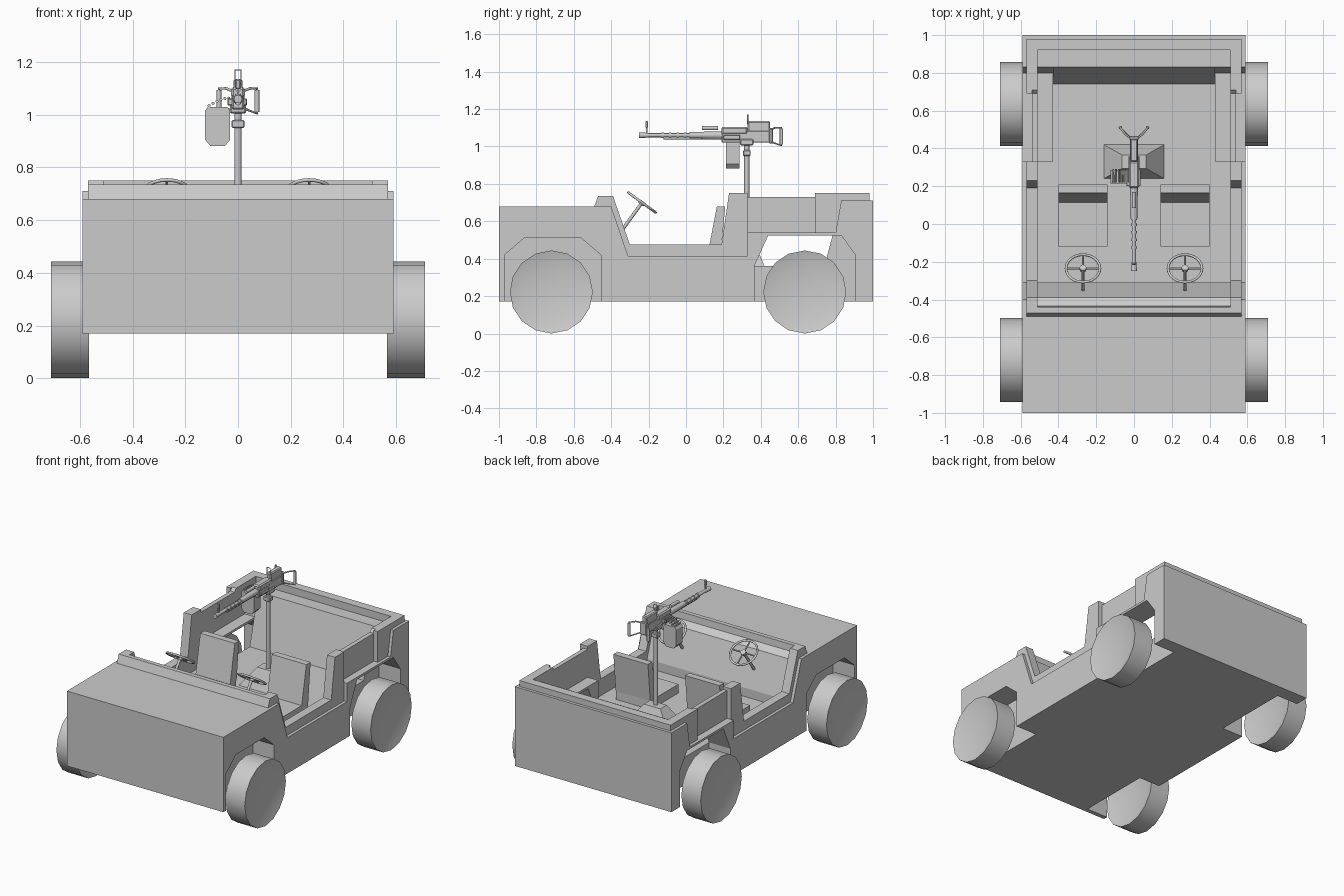
import bpy, bmesh, math
from mathutils import Vector, Matrix

cube = bpy.data.objects.get("Cube")
if cube:
    bpy.data.objects.remove(cube, do_unlink=True)

GREY = (0.6, 0.6, 0.6, 1)
mat = bpy.data.materials.new("plain grey")
mat.use_nodes = True
mat.diffuse_color = GREY
mat.node_tree.nodes["Principled BSDF"].inputs["Base Color"].default_value = GREY


def finish(name, bm, smooth=False):
    bmesh.ops.recalc_face_normals(bm, faces=bm.faces)
    mesh = bpy.data.meshes.new(name)
    bm.to_mesh(mesh)
    bm.free()
    mesh.materials.append(mat)
    if smooth:
        mesh.shade_smooth()
        mesh.set_sharp_from_angle(angle=math.radians(35))
    ob = bpy.data.objects.new(name, mesh)
    bpy.context.collection.objects.link(ob)
    return ob


def slab(name, profile, x0, x1):
    """Extrude a (y, z) outline from x0 to x1."""
    bm = bmesh.new()
    face = bm.faces.new([bm.verts.new((x0, y, z)) for y, z in profile])
    ext = bmesh.ops.extrude_face_region(bm, geom=[face])["geom"]
    moved = [v for v in ext if isinstance(v, bmesh.types.BMVert)]
    bmesh.ops.translate(bm, verts=moved, vec=(x1 - x0, 0, 0))
    return finish(name, bm)


def pair(name, profile, x0, x1):
    slab("left_" + name, profile, x0, x1)
    slab("right_" + name, profile, -x1, -x0)


def box(name, x, y, z, bevel=0):
    ob = slab(name, [(y[0], z[0]), (y[1], z[0]), (y[1], z[1]), (y[0], z[1])], *x)
    if bevel:
        mod = ob.modifiers.new("bevel", "BEVEL")
        mod.width, mod.segments = bevel, 1
    return ob


def rod(name, a, b, r, r2=None, seg=12):
    a, b = Vector(a), Vector(b)
    d = b - a
    m = Matrix.Translation((a + b) / 2) @ d.to_track_quat("Z", "Y").to_matrix().to_4x4()
    bm = bmesh.new()
    bmesh.ops.create_cone(bm, cap_ends=True, segments=seg, radius1=r,
                          radius2=r if r2 is None else r2, depth=d.length, matrix=m)
    return finish(name, bm, True)


def tube(name, pts, r, closed=False):
    cu = bpy.data.curves.new(name, "CURVE")
    cu.dimensions = "3D"
    cu.bevel_depth, cu.bevel_resolution, cu.use_fill_caps = r, 2, True
    sp = cu.splines.new("POLY")
    sp.points.add(len(pts) - 1)
    for p, co in zip(sp.points, pts):
        p.co = (*co, 1)
    sp.use_cyclic_u = closed
    cu.materials.append(mat)
    ob = bpy.data.objects.new(name, cu)
    bpy.context.collection.objects.link(ob)
    return ob


# Shared outline pieces, running front to back along the underside
ARCHES = [(-1, .17), (-.97, .17), (-.97, .42), (-.865, .51), (-.56, .51), (-.455, .42),
          (-.455, .17), (.365, .17), (.365, .36), (.44, .525), (.83, .525), (.905, .42),
          (.905, .17), (1, .17)]
REAR = [(1, .71), (.98, .71), (.98, .75)]
REAR_LEDGE = REAR + [(.92, .75), (.92, .70), (.83, .70)]
HOOD = [(-.47, .735), (-.49, .68), (-1, .68)]
DASH = [(-.31, .36), (-.31, .42), (-.39, .66), (-.435, .69), (-.44, .735)] + HOOD
DOOR = [(.23, .75), (.19, .475), (-.30, .475), (-.39, .735)] + HOOD

# Body: central tub, wheel boxes, side frames and outer skins
slab("body_tub", [(-1, .17), (1, .17)] + REAR_LEDGE + [(.74, .36)] + DASH, -.43, .43)
pair("wheel_box", ARCHES + REAR_LEDGE + [(.80, .54), (.33, .54), (.33, .36)] + DASH, .43, .51)
pair("inner_frame", ARCHES + REAR + [(.71, .75), (.69, .73), (.33, .73), (.33, .75)] + DOOR,
     .51, .54)
pair("outer_frame", ARCHES + REAR + [(.69, .75), (.69, .54), (.33, .54), (.33, .75)] + DOOR,
     .54, .57)
pair("side_skin", ARCHES + [(1, .71), (.83, .71), (.80, .54), (.33, .54), (.33, .415),
                            (-.31, .415), (-.40, .68), (-1, .68)], .57, .59)

# Wheels with a shallow dished face
for side, sx in (("left", 1), ("right", -1)):
    for end, y in (("front", -.72), ("rear", .635)):
        bm = bmesh.new()
        bmesh.ops.create_cone(bm, cap_ends=True, segments=16, radius1=.222, radius2=.222, depth=.145)
        caps = [f for f in bm.faces if len(f.verts) > 4]
        bmesh.ops.inset_individual(bm, faces=caps, thickness=.07, depth=-.02)
        turn = Matrix.Rotation(math.pi / 2, 4, "Y")
        bmesh.ops.transform(bm, verts=bm.verts,
                            matrix=Matrix.Translation((sx * .6375, y, .222)) @ turn)
        finish(f"{side}_{end}_wheel", bm, True)

# Seats
pair("seat_cushion", [(-.12, .36), (.18, .36), (.18, .42), (-.12, .42)], .14, .40)
pair("seat_back", [(.115, .42), (.165, .68), (.21, .68), (.185, .42)], .14, .40)

# Steering wheels, tilted toward the seats
for side, x in (("left", .27), ("right", -.27)):
    hub = Vector((x, -.235, .70))
    tilt = Matrix.Rotation(math.radians(-36), 3, "X")

    def rim(a, r=.09):
        return hub + tilt @ Vector((r * math.cos(a), r * math.sin(a), 0))

    tube(side + "_steering_rim", [rim(i * math.tau / 24) for i in range(24)], .007, True)
    for k in range(2):
        a = k * math.pi / 2
        tube(f"{side}_steering_spoke_{k + 1}", [rim(a), rim(a + math.pi)], .005)
    rod(side + "_steering_column", hub, hub + tilt @ Vector((0, 0, -.19)), .009)
    rod(side + "_steering_hub", hub + tilt @ Vector((0, 0, -.012)),
        hub + tilt @ Vector((0, 0, .008)), .018)

# Pedestal: tapered foot and post
bm = bmesh.new()
bmesh.ops.create_cone(bm, cap_ends=True, segments=4, radius1=math.sqrt(2), radius2=.55, depth=1,
                      matrix=Matrix.Rotation(math.pi / 4, 4, "Z"))
bmesh.ops.transform(bm, verts=bm.verts,
                    matrix=Matrix.Translation((0, .33, .425)) @ Matrix.Diagonal((.16, .09, .13, 1)))
finish("pedestal_foot", bm)
rod("pedestal_post", (0, .325, .45), (0, .325, 1.03), .014)
box("pedestal_clamp", (-.024, .024), (.305, .345), (.95, .98), .004)
box("pedestal_yoke", (-.03, .03), (.29, .36), (1.005, 1.04), .005)


# Mounted gun: barrel group along y
def barrel(name, y0, y1, r, r2=None, z=1.06):
    rod(name, (0, y0, z), (0, y1, z), r, r2)


barrel("muzzle", -.25, -.20, .016, .012)
barrel("barrel", -.20, .03, .011)
barrel("barrel_jacket", .02, .20, .017, .021)
barrel("gas_tube", -.12, .20, .009, z=1.045)
for i in range(4):
    barrel(f"barrel_ring_{i + 1}", -.13 + i * .04, -.118 + i * .04, .016)
barrel("carry_grip", .085, .17, .011, z=1.098)
box("front_sight", (-.004, .004), (-.215, -.205), (1.06, 1.10))
box("front_sight_hood", (-.01, .01), (-.217, -.203), (1.098, 1.135), .004)

# Receiver and feed cover
box("receiver", (-.022, .022), (.19, .45), (1.02, 1.085), .005)
box("feed_cover", (-.026, .026), (.19, .33), (1.065, 1.105), .008)
box("rear_housing", (-.018, .018), (.33, .45), (1.07, 1.135), .006)
box("feed_tray", (-.04, .035), (.20, .29), (1.035, 1.062), .004)
tube("rear_sight", [(-.012, .33, 1.12), (-.012, .33, 1.17), (.012, .33, 1.17), (.012, .33, 1.12)],
     .003, True)

# Spade grips
box("grip_plate", (-.025, .025), (.445, .465), (1.015, 1.10), .004)
for side, sx in (("left", 1), ("right", -1)):
    tube(side + "_grip_bracket", [(sx * .02, .455, 1.09), (sx * .045, .475, 1.10),
         (sx * .072, .51, 1.10), (sx * .072, .51, 1.005), (sx * .02, .455, 1.025)], .005)
    rod(side + "_grip", (sx * .072, .51, 1.01), (sx * .072, .51, 1.095), .009)

# Ammunition box with clipped corners, and belt
bm = bmesh.new()
outline = [(-.125, .905), (-.105, .882), (-.05, .882), (-.03, .905), (-.03, 1.015), (-.04, 1.03),
           (-.115, 1.03), (-.125, 1.015)]
f = bm.faces.new([bm.verts.new((x, .215, z)) for x, z in outline])
ext = bmesh.ops.extrude_face_region(bm, geom=[f])["geom"]
bmesh.ops.translate(bm, vec=(0, .07, 0), verts=[v for v in ext if isinstance(v, bmesh.types.BMVert)])
finish("ammunition_box", bm)
for i in range(7):
    t = i / 6
    x, z = -.11 + .09 * t, 1.035 + .028 * math.sin(t * math.pi * .6)
    rod(f"belt_round_{i + 1}", (x, .22, z), (x, .29, z), .006, .005, 8)
